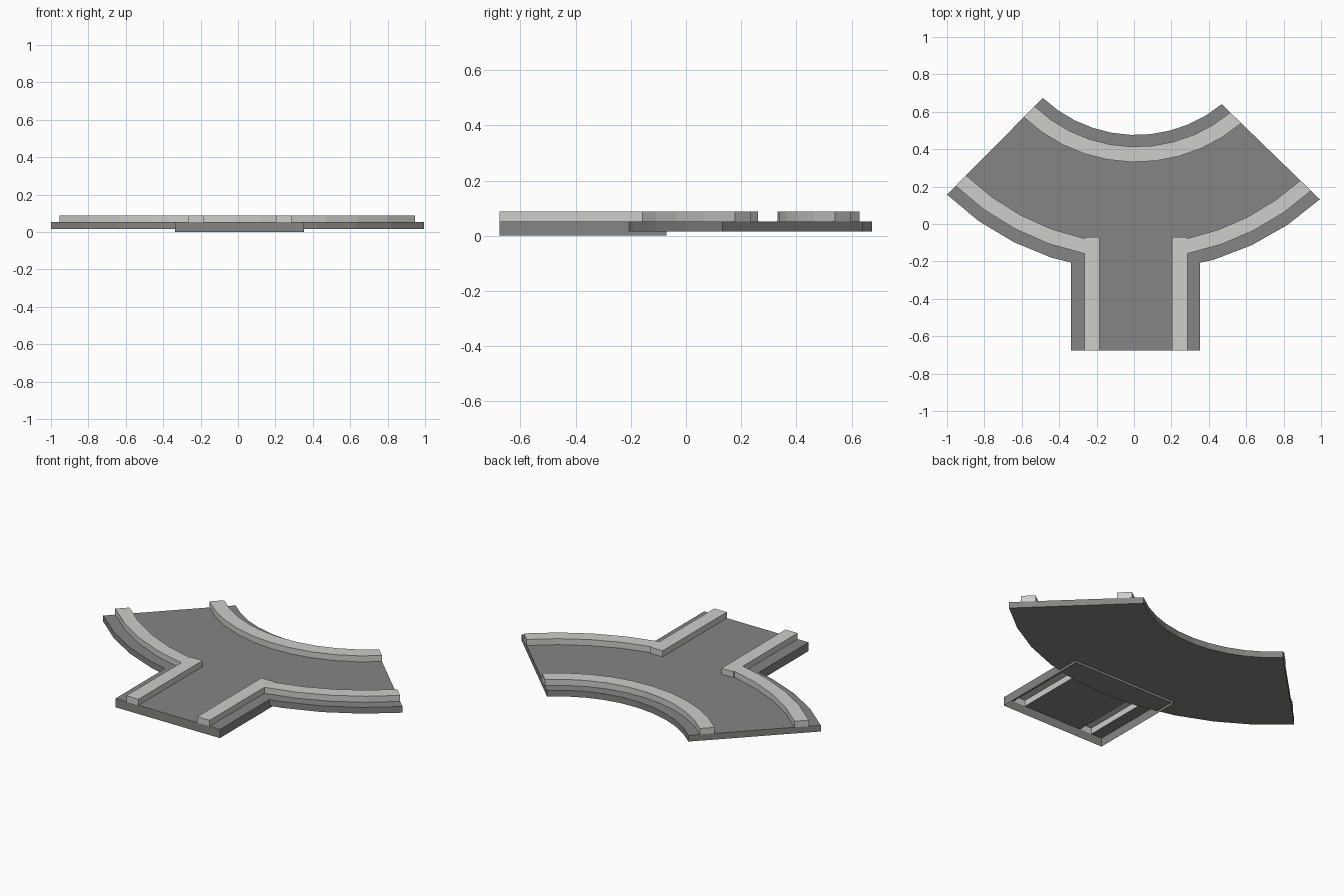
import bpy, bmesh, math
from mathutils import Vector

if "Cube" in bpy.data.objects:
    bpy.data.objects.remove(bpy.data.objects["Cube"])

CENTRE = Vector((0.01, 1.2))            # centre of the curved road
R_IN, R_OUT = 0.724, 1.452
LEFT = (Vector((-0.482, 0.68)), Vector((-1.0, 0.157)))   # cut ends, inner to outer
RIGHT = (Vector((0.468, 0.642)), Vector((1.0, 0.125)))
Z_ARC, Z_DECK, Z_KERB = 0.015, 0.052, 0.088
Y_FRONT, Y_BACK = -0.675, -0.07


def material(name, v):
    m = bpy.data.materials.new(name)
    m.diffuse_color = (v, v, v * 0.985, 1)
    m.use_nodes = True
    m.node_tree.nodes["Principled BSDF"].inputs["Base Color"].default_value = m.diffuse_color
    return m


ROAD = material("road grey", 0.235)
LIGHT = material("kerb light grey", 0.61)


def finish(name, bm, mat, fix_normals=True):
    bmesh.ops.remove_doubles(bm, verts=bm.verts, dist=1e-5)
    if fix_normals:
        bmesh.ops.recalc_face_normals(bm, faces=bm.faces)
    me = bpy.data.meshes.new(name)
    bm.to_mesh(me)
    bm.free()
    me.materials.append(mat)
    ob = bpy.data.objects.new(name, me)
    bpy.context.collection.objects.link(ob)
    return ob


def end_angle(end, r):
    """Angle where the straight cut end meets radius r."""
    t = (r - R_IN) / (R_OUT - R_IN)
    d = end[0].lerp(end[1], t) - CENTRE
    return math.atan2(d.y, d.x)


def angle_at_x(x, r):
    return -math.acos((x - CENTRE.x) / r)


def arc_band(name, r0, r1, z0, z1, start, stop, n, mat):
    """Curved solid between two radii; start/stop give the end angle per radius."""
    bm = bmesh.new()
    rings = []
    for i in range(n + 1):
        ring = []
        for r, z in ((r0, z0), (r1, z0), (r1, z1), (r0, z1)):
            a = start(r) + (stop(r) - start(r)) * i / n
            ring.append(bm.verts.new((CENTRE.x + r * math.cos(a),
                                      CENTRE.y + r * math.sin(a), z)))
        rings.append(ring)
    for a, b in zip(rings, rings[1:]):
        for k in range(4):
            bm.faces.new((a[k], a[(k + 1) % 4], b[(k + 1) % 4], b[k]))
    bm.faces.new(rings[0])
    bm.faces.new(rings[-1][::-1])
    return finish(name, bm, mat)


def left(r):
    return end_angle(LEFT, r)


def right(r):
    return end_angle(RIGHT, r)


# curved road slab and its kerbs
arc_band("curved_road", R_IN, R_OUT, Z_ARC, Z_DECK, left, right, 10, ROAD)
arc_band("inner_kerb", 0.787, 0.869, Z_DECK, Z_KERB, left, right, 10, LIGHT)
arc_band("outer_kerb_left", 1.307, 1.386, Z_DECK, Z_KERB, left,
         lambda r: angle_at_x(-0.265, r), 4, LIGHT)
arc_band("outer_kerb_right", 1.307, 1.386, Z_DECK, Z_KERB,
         lambda r: angle_at_x(0.285, r), right, 4, LIGHT)


def quad(bm, *pts):
    bm.faces.new([bm.verts.new(p) for p in pts])


# side road: shell open underneath, deck open below each kerb
X0, X1 = -0.337, 0.353
KERBS = ((-0.265, -0.185), (0.203, 0.285))
bm = bmesh.new()
for a, b in ((X0, KERBS[0][0]), (KERBS[0][1], KERBS[1][0]), (KERBS[1][1], X1)):
    quad(bm, (a, Y_FRONT, Z_DECK), (b, Y_FRONT, Z_DECK),
         (b, Y_BACK, Z_DECK), (a, Y_BACK, Z_DECK))
corners = [(X0, Y_FRONT), (X1, Y_FRONT), (X1, Y_BACK), (X0, Y_BACK)]
for i, (p, q) in enumerate(zip(corners, corners[1:] + corners[:1])):
    top = 0.02 if i == 2 else Z_DECK        # back wall only drops below the curve
    quad(bm, (*p, 0), (*q, 0), (*q, top), (*p, top))
finish("side_road", bm, ROAD, False)

# side road kerbs, hollow underneath
for name, (a, b) in zip(("side_kerb_left", "side_kerb_right"), KERBS):
    bm = bmesh.new()
    c = [(a, Y_FRONT), (b, Y_FRONT), (b, Y_BACK), (a, Y_BACK)]
    for p, q in zip(c, c[1:] + c[:1]):
        quad(bm, (*p, Z_DECK), (*q, Z_DECK), (*q, Z_KERB), (*p, Z_KERB))
    quad(bm, *[(*p, Z_KERB) for p in c])
    finish(name, bm, LIGHT, False)
